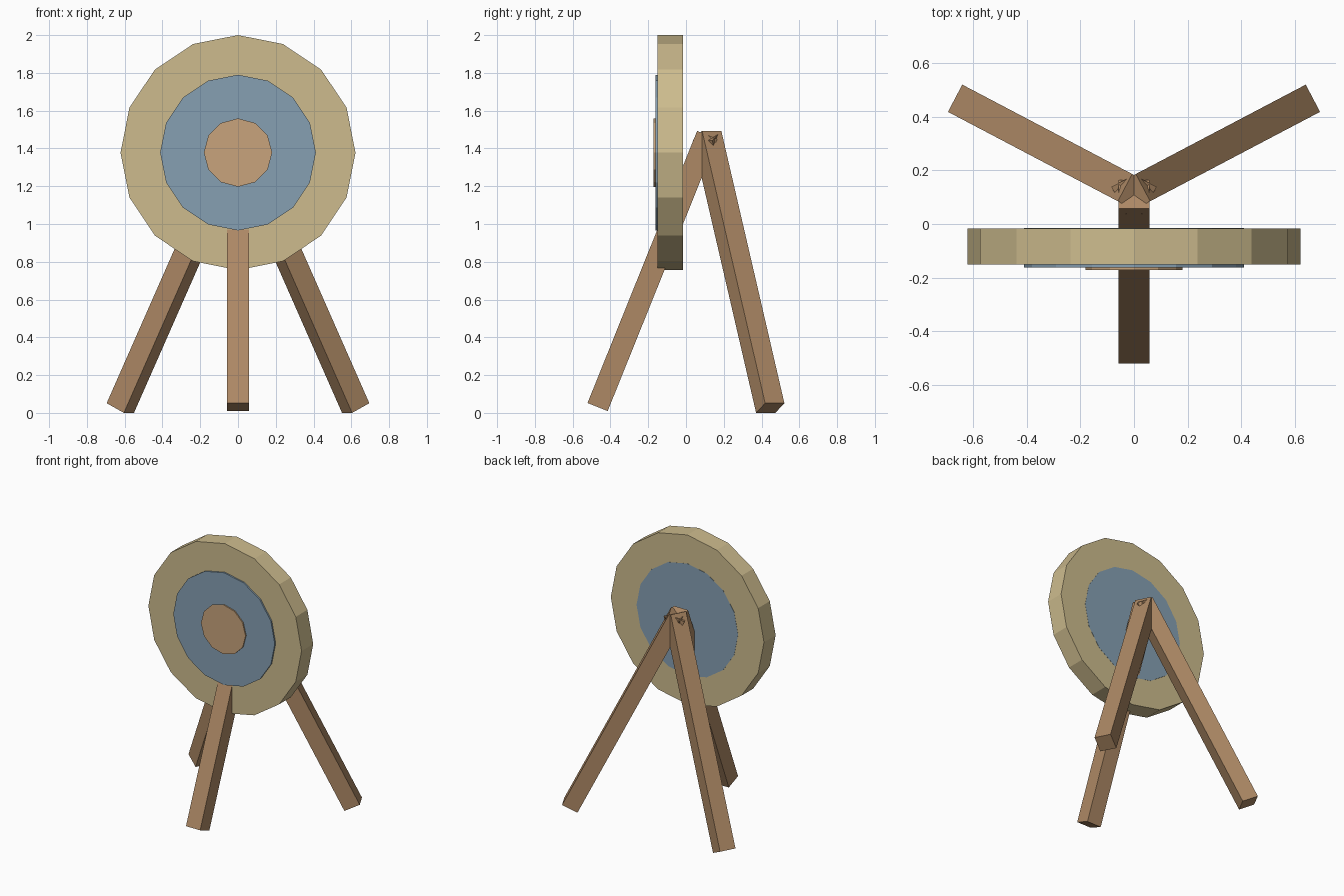
import bpy, math
from mathutils import Vector, Matrix

if "Cube" in bpy.data.objects:
    bpy.data.objects.remove(bpy.data.objects["Cube"])


def material(name, rgb):
    m = bpy.data.materials.new(name)
    m.diffuse_color = (*rgb, 1)
    m.use_nodes = True
    m.node_tree.nodes["Principled BSDF"].inputs["Base Color"].default_value = m.diffuse_color
    return m


straw = material("straw", (0.61, 0.50, 0.27))
blue = material("blue", (0.24, 0.35, 0.45))
orange = material("orange", (0.58, 0.37, 0.20))
wood = material("wood", (0.42, 0.25, 0.13))


def disc(name, sides, radius, y_front, y_back, mat):
    """Flat-faced cylinder along y with a vertex pointing straight up."""
    bpy.ops.mesh.primitive_cylinder_add(
        vertices=sides, radius=radius, depth=y_back - y_front,
        location=(0, (y_front + y_back) / 2, 1.378),
        rotation=(math.pi / 2, 0, 0))
    ob = bpy.context.object
    ob.name = name
    ob.data.materials.append(mat)


def leg(name, foot, top, width=0.115):
    """Square beam between two points, one pair of sides kept level."""
    foot, top = Vector(foot), Vector(top)
    z = (top - foot).normalized()
    x = z.cross(Vector((0, 0, 1))).normalized()
    y = z.cross(x)
    bpy.ops.mesh.primitive_cube_add(size=1)
    ob = bpy.context.object
    ob.name = name
    ob.data.transform(Matrix.Diagonal((width, width, (top - foot).length, 1)))
    rot = Matrix((x, y, z)).transposed().to_4x4()
    ob.matrix_world = Matrix.Translation((foot + top) / 2) @ rot
    ob.data.materials.append(wood)


# Target face: straw disc, blue ring running through it, raised centre
disc("target_disc", 16, 0.622, -0.151, -0.016, straw)
disc("blue_ring", 16, 0.412, -0.162, -0.015, blue)
disc("bullseye", 12, 0.181, -0.171, -0.03, orange)

# Tripod stand: one front leg and two splayed back legs
leg("front_leg", (0, -0.468, 0.031), (0, 0.112, 1.471))
for side, s in (("left", -1), ("right", 1)):
    leg(f"back_{side}_leg", (0.623 * s, 0.446, 0.0257), (-0.012 * s, 0.112, 1.468))
